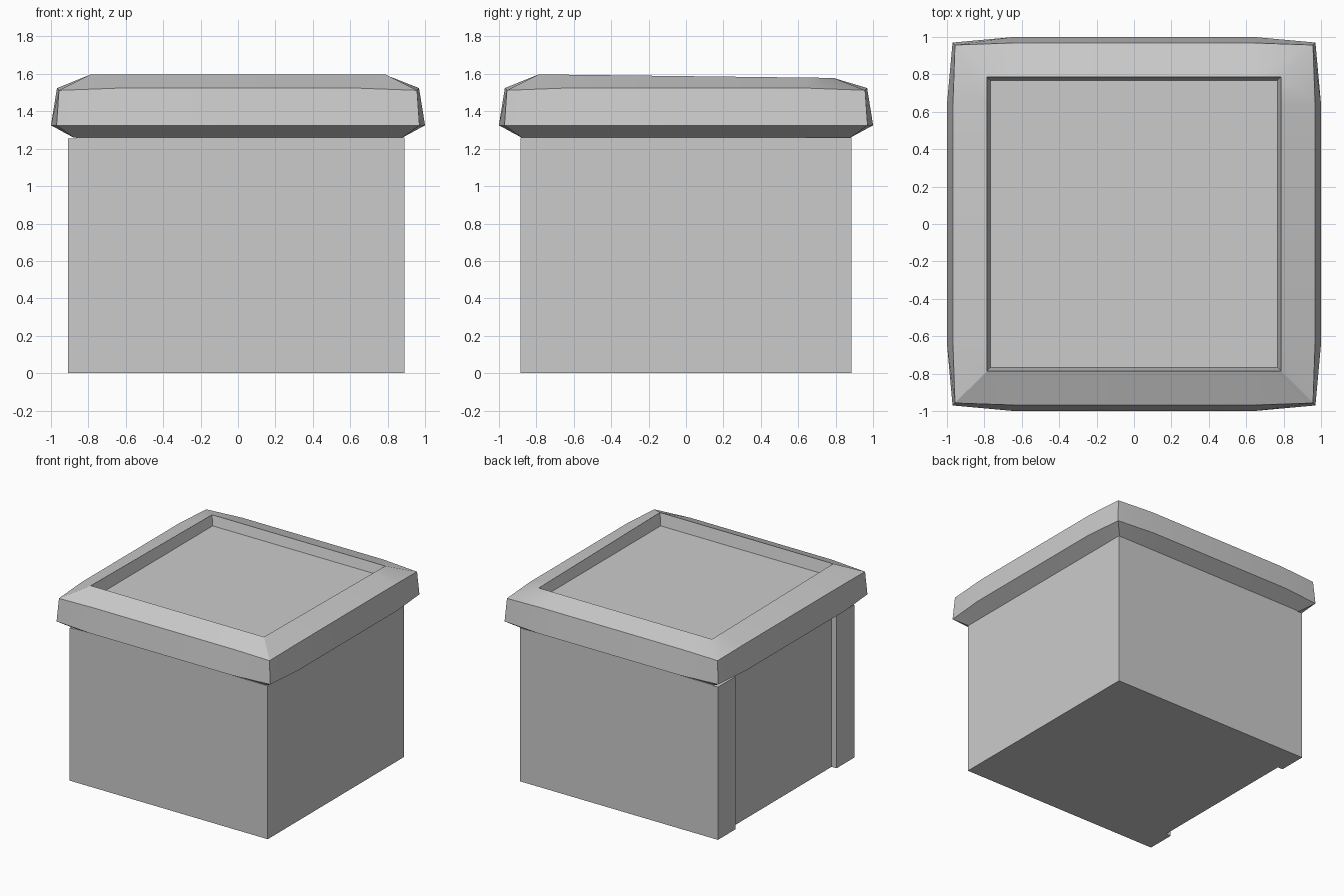
import bpy, bmesh

if "Cube" in bpy.data.objects:
    bpy.data.objects.remove(bpy.data.objects["Cube"])


def add_object(name, bm):
    bmesh.ops.recalc_face_normals(bm, faces=bm.faces)
    mesh = bpy.data.meshes.new(name)
    bm.to_mesh(mesh)
    bm.free()
    obj = bpy.data.objects.new(name, mesh)
    bpy.context.collection.objects.link(obj)
    return obj


def box(name, x0, x1, y0, y1, z0, z1):
    bm = bmesh.new()
    bmesh.ops.create_cube(bm, size=1)
    for v in bm.verts:
        v.co = ((x0 + x1) / 2 + v.co.x * (x1 - x0),
                (y0 + y1) / 2 + v.co.y * (y1 - y0),
                (z0 + z1) / 2 + v.co.z * (z1 - z0))
    return add_object(name, bm)


# Body and the two raised trim boards on its left side
box("body", -0.865, 0.89, -0.885, 0.885, 0, 1.26)
for name, y0, y1 in (("trim_front", -0.885, -0.655), ("trim_back", 0.655, 0.885)):
    box(name, -0.91, -0.86, y0, y1, 0, 1.255)


# Lid: stacked square rings, each side slightly bowed between two middle points
def ring(bm, corner, middle, z_corner, z_middle, tilt=0.0):
    verts = []
    m = 0.64
    for q in range(4):
        for x, y, z in ((-corner, -corner, z_corner),
                        (-m, -middle, z_middle), (m, -middle, z_middle)):
            for _ in range(q):
                x, y = -y, x
            verts.append(bm.verts.new((x, y, z - tilt * (y + corner))))
    return verts


bm = bmesh.new()
rings = [
    ring(bm, 0.88, 0.88, 1.26, 1.26),             # underside
    ring(bm, 0.97, 1.0, 1.325, 1.325),            # widest edge
    ring(bm, 0.957, 0.968, 1.512, 1.524),         # upper edge
    ring(bm, 0.787, 0.787, 1.597, 1.597, 0.012),  # tilted rim opening
    ring(bm, 0.767, 0.767, 1.5, 1.5),             # recessed panel
]
for a, b in zip(rings, rings[1:]):
    for i in range(12):
        j = (i + 1) % 12
        bm.faces.new((a[i], a[j], b[j], b[i]))
bm.faces.new(rings[0])
bm.faces.new(rings[-1])
lid = add_object("lid", bm)

# Soft shading along the bowed sides, sharp box edges
bpy.context.view_layer.objects.active = lid
lid.select_set(True)
bpy.ops.object.shade_smooth_by_angle(angle=0.4)
